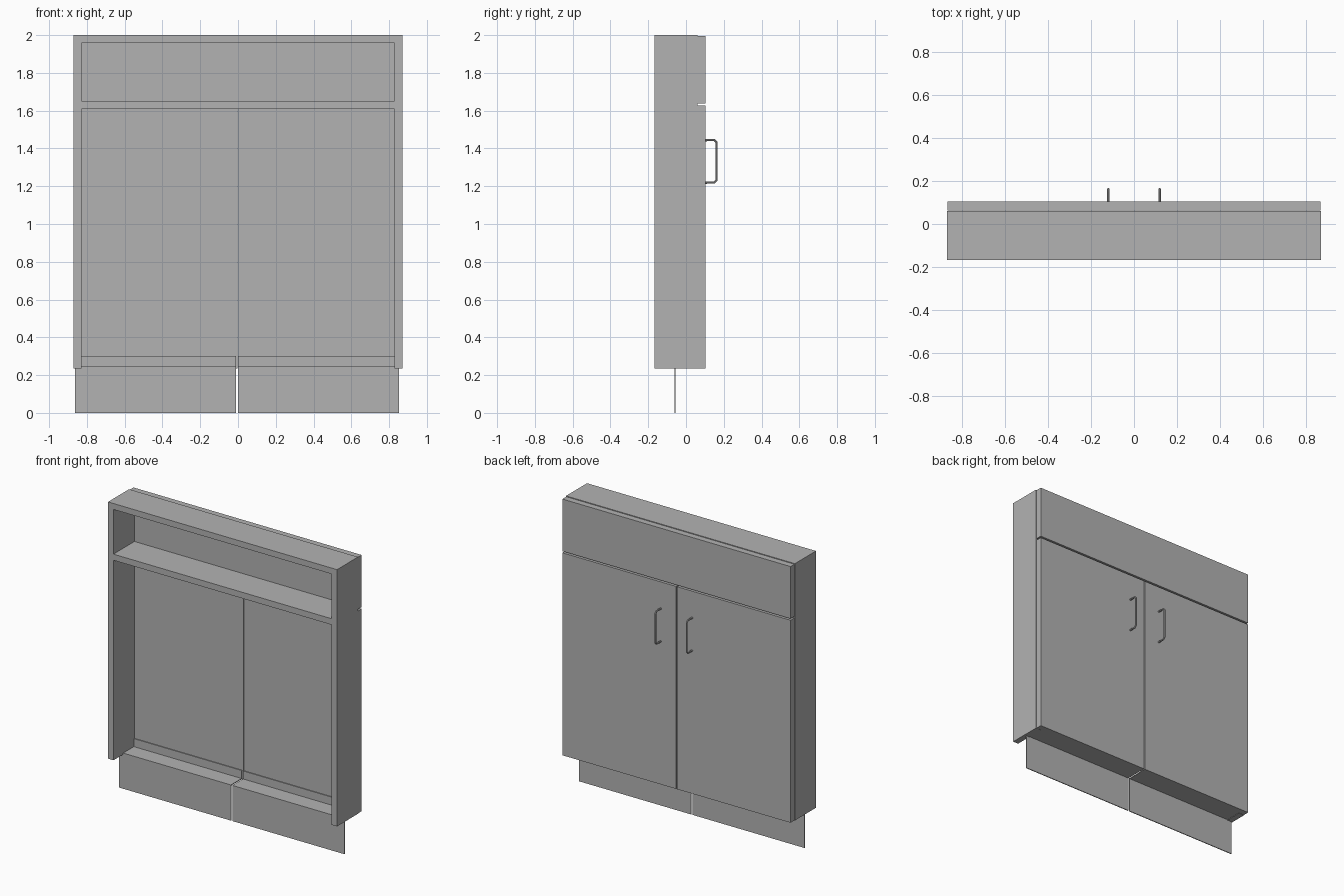
import bpy
import bmesh
from mathutils import Vector

if "Cube" in bpy.data.objects:
    bpy.data.objects.remove(bpy.data.objects["Cube"], do_unlink=True)

grey = bpy.data.materials.new("cabinet grey")
grey.use_nodes = True
COLOUR = (0.45, 0.45, 0.45, 1)
grey.diffuse_color = COLOUR
grey.node_tree.nodes["Principled BSDF"].inputs["Base Color"].default_value = COLOUR


def add_object(name, data):
    obj = bpy.data.objects.new(name, data)
    bpy.context.collection.objects.link(obj)
    data.materials.append(grey)
    return obj


def box(name, x, y, z):
    """Box spanning the given (low, high) ranges."""
    low, high = (Vector(c) for c in zip(x, y, z))
    bm = bmesh.new()
    bmesh.ops.create_cube(bm, size=1)
    for v in bm.verts:
        v.co = (low + high) / 2 + v.co * (high - low)
    mesh = bpy.data.meshes.new(name)
    bm.to_mesh(mesh)
    bm.free()
    return add_object(name, mesh)


def sheet(name, x, profile, thickness):
    """Folded sheet: a y-z line swept along x and thickened."""
    bm = bmesh.new()
    rows = [[bm.verts.new((px, y, z)) for px in x] for y, z in profile]
    for a, b in zip(rows, rows[1:]):
        bm.faces.new((a[0], a[1], b[1], b[0]))
    mesh = bpy.data.meshes.new(name)
    bm.to_mesh(mesh)
    bm.free()
    obj = add_object(name, mesh)
    mod = obj.modifiers.new("thickness", "SOLIDIFY")
    mod.thickness = thickness
    mod.offset = 0
    mod.use_even_offset = True
    return obj


HALF, WALL = 0.87, 0.041
BOTTOM, TOP = 0.236, 2.0
BACK, FRAME_FRONT, FACE = -0.168, 0.06, 0.104
INNER = HALF - WALL
DEPTH = (BACK, FRAME_FRONT)

# Open carcass: two sides, top and middle rail
box("right_side", (-HALF, -INNER), DEPTH, (BOTTOM, TOP))
box("left_side", (INNER, HALF), DEPTH, (BOTTOM, TOP))
box("top_rail", (-INNER, INNER), DEPTH, (TOP - WALL, TOP))
box("middle_rail", (-INNER, INNER), DEPTH, (1.61, 1.652))

# Drawer front and paired doors
FRONT = (FRAME_FRONT + 0.002, FACE)
EDGE = HALF - 0.003
box("drawer_front", (-EDGE, EDGE), FRONT, (1.638, TOP - 0.004))
box("right_door", (-EDGE, -0.003), FRONT, (BOTTOM, 1.627))
box("left_door", (0.003, EDGE), FRONT, (BOTTOM, 1.627))

# Two folded toe-kick sheets with a floor flange and a low upstand
fold = [(-0.059, 0), (-0.059, 0.242), (0.057, 0.242), (0.057, 0.30)]
sheet("right_toe_kick", (-0.862, -0.011), fold, 0.006)
sheet("left_toe_kick", (0, 0.853), fold, 0.006)


# Bent rod handles with clipped corners
def handle(name, x):
    curve = bpy.data.curves.new(name, "CURVE")
    curve.dimensions = "3D"
    curve.bevel_depth = 0.006
    curve.bevel_resolution = 2
    curve.use_fill_caps = True
    low, high, out, cut = 1.219, 1.444, 0.162, 0.012
    path = [(FACE - 0.002, low), (out - cut, low), (out, low + cut),
            (out, high - cut), (out - cut, high), (FACE - 0.002, high)]
    spline = curve.splines.new("POLY")
    spline.points.add(len(path) - 1)
    for point, (y, z) in zip(spline.points, path):
        point.co = (x, y, z, 1)
    obj = add_object(name, curve)
    bpy.ops.object.select_all(action="DESELECT")
    obj.select_set(True)
    bpy.context.view_layer.objects.active = obj
    bpy.ops.object.convert(target="MESH")
    bpy.ops.object.shade_smooth_by_angle()


handle("right_handle", -0.119)
handle("left_handle", 0.119)
